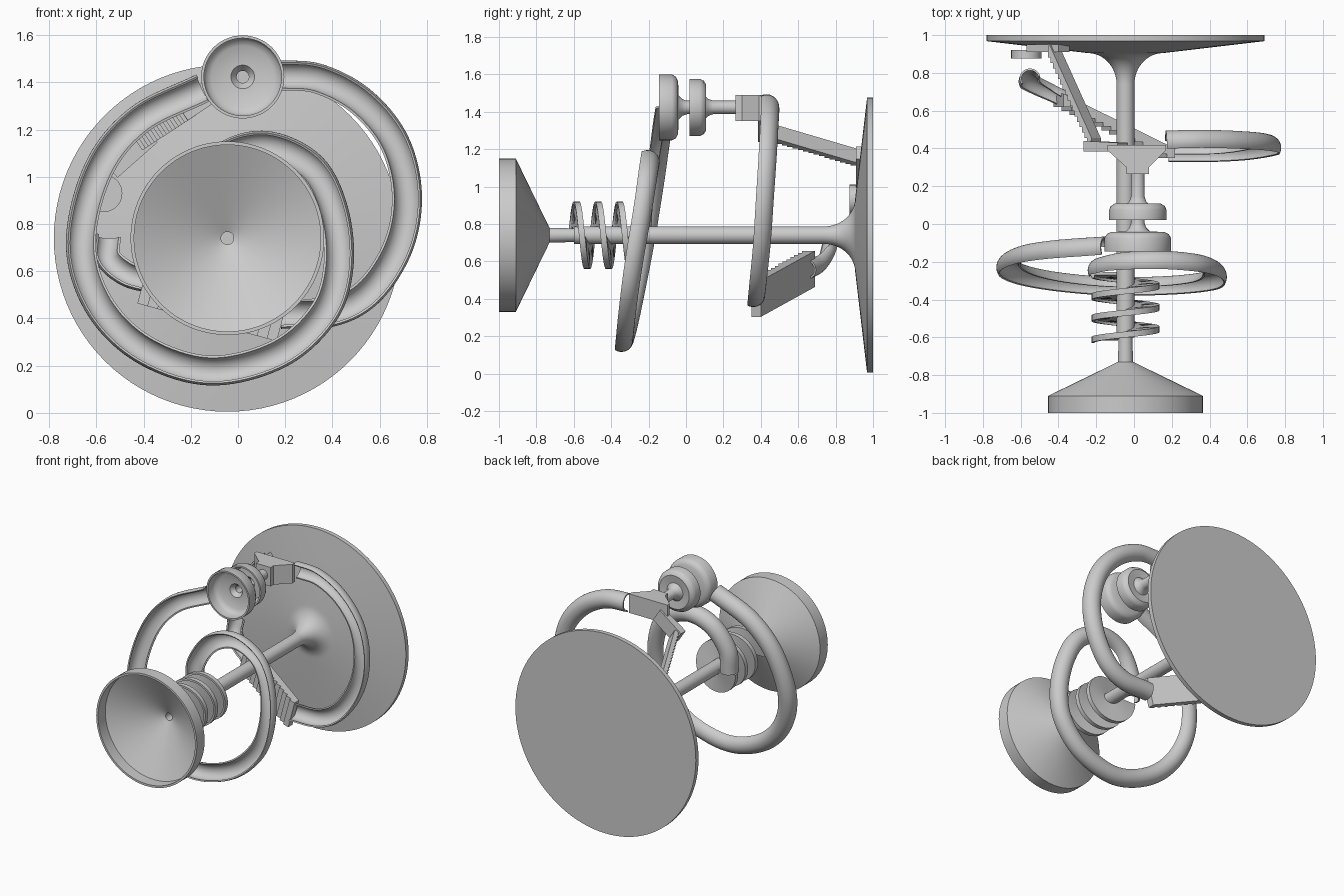
import bpy, bmesh, math
from mathutils import Vector as V

if "Cube" in bpy.data.objects:
    bpy.data.objects.remove(bpy.data.objects["Cube"])

CX, CZ = -0.045, 0.74          # main axis
TX, TZ = 0.02, 1.423           # small cup axis


def finish(name, bm, smooth=True):
    bmesh.ops.recalc_face_normals(bm, faces=bm.faces)
    me = bpy.data.meshes.new(name)
    bm.to_mesh(me)
    bm.free()
    ob = bpy.data.objects.new(name, me)
    bpy.context.collection.objects.link(ob)
    if smooth:
        bpy.ops.object.select_all(action='DESELECT')
        ob.select_set(True)
        bpy.context.view_layer.objects.active = ob
        bpy.ops.object.shade_smooth_by_angle(angle=math.radians(35))
    return ob


def skin(name, rings, loop=False, cap=True, smooth=True):
    """Bridge a series of closed sections."""
    bm = bmesh.new()
    vs = [[bm.verts.new(p) for p in r] for r in rings]
    n = len(vs[0])
    m = len(vs)
    for i in range(m if loop else m - 1):
        a, b = vs[i], vs[(i + 1) % m]
        for j in range(n):
            k = (j + 1) % n
            bm.faces.new((a[j], a[k], b[k], b[j]))
    if cap and not loop:
        bm.faces.new(vs[0])
        bm.faces.new(vs[-1])
    return finish(name, bm, smooth)


def lathe(name, prof, cx, cz, closed=False, seg=96):
    """Turn an (r, y) profile about an axis parallel to y."""
    rings = []
    for r, y in prof:
        rings.append([(cx + r * math.cos(2 * math.pi * j / seg), y,
                       cz + r * math.sin(2 * math.pi * j / seg)) for j in range(seg)])
    return skin(name, rings, loop=closed)


def spline(pts, n=10):
    pts = [V(p) for p in pts]
    q = [2 * pts[0] - pts[1]] + pts + [2 * pts[-1] - pts[-2]]
    out = []
    for i in range(1, len(q) - 2):
        a, b, c, d = q[i - 1:i + 3]
        for k in range(n):
            t = k / n
            out.append(0.5 * (2 * b + (c - a) * t + (2 * a - 5 * b + 4 * c - d) * t * t
                              + (3 * b - a - 3 * c + d) * t ** 3))
    return out + [pts[-1]]


def gutter(name, pts, centre, bank, r=0.064, wall=0.01, arc=200, n=10):
    """Sweep an open C section whose opening faces -y, banked to a centre."""
    path = spline(pts, n)
    rings = []
    for i, p in enumerate(path):
        t = (path[min(i + 1, len(path) - 1)] - path[max(i - 1, 0)]).normalized()
        inward = V((centre[0] - p.x, 0, centre[1] - p.z)).normalized()
        up = V((0, -1, 0)) + inward * bank
        up = (up - t * up.dot(t)).normalized()
        side = t.cross(up)
        h = math.radians(arc / 2)
        angs = [-h + 2 * h * k / 18 for k in range(19)]
        sec = [(r, a) for a in angs] + [(r - wall, a) for a in reversed(angs)]
        rings.append([p + side * (math.sin(a) * q) - up * (math.cos(a) * q) for q, a in sec])
    return skin(name, rings)


def stair(name, a, b, width, thick, steps):
    """Sloped slab with a stepped face toward -y."""
    a, b = V(a), V(b)
    run = V((b.x - a.x, 0, b.z - a.z))
    w = V((-run.z, 0, run.x)).normalized() * width / 2
    dy = b.y - a.y
    prof = []
    for i in range(steps):
        y = a.y - thick / 2 + dy * (i + 0.5) / steps
        prof += [(i / steps, y), ((i + 1) / steps, y)]
    prof += [(1, b.y + thick / 2), (0, a.y + thick / 2)]
    base = V((a.x, 0, a.z))
    rings = [[base + run * u + V((0, y, 0)) + w * s for u, y in prof] for s in (-1, 1)]
    return skin(name, rings, smooth=False)


def rects(name, secs):
    """Loft rectangles given as (x0, x1, z0, z1, y)."""
    return skin(name, [[(x0, y, z0), (x1, y, z0), (x1, y, z1), (x0, y, z1)]
                       for x0, x1, z0, z1, y in secs], smooth=False)


# base disc with flared foot and column
flare = [(0.047 + 0.153 * (1 - math.cos(a)), 0.74 + 0.165 * math.sin(a))
         for a in [math.pi / 2 * k / 12 for k in range(13)]]
lathe("base_and_column", [(0.047, -0.6)] + flare + [(0.735, 0.968), (0.735, 1.0)], CX, CZ)

# large hopper at the front end
lathe("large_hopper", [(0.41, -1), (0.41, -0.91), (0.04, -0.73), (0.036, -0.59),
                       (0.027, -0.59), (0.027, -0.74), (0.395, -0.915), (0.395, -1)],
      CX, CZ, closed=True)

# spiral ramp on the column
rings = []
for i in range(109):
    th = math.pi - i / 36 * 2 * math.pi
    y = -0.61 + 0.115 * i / 36
    c, s = math.cos(th), math.sin(th)
    rings.append([(CX + r * c, y + d, CZ + r * s)
                  for r, d in ((0.04, -0.006), (0.165, -0.006), (0.165, -0.02),
                               (0.18, -0.02), (0.18, 0.012), (0.04, 0.012))])
skin("spiral_ramp", rings)

# long front gutter
gutter("front_gutter", [
    (-0.18, -0.25, 0.76), (-0.17, -0.24, 0.92), (-0.06, -0.215, 1.08), (0.12, -0.205, 1.13),
    (0.31, -0.22, 1.04), (0.405, -0.25, 0.85), (0.425, -0.29, 0.62), (0.36, -0.32, 0.42),
    (0.17, -0.34, 0.25), (-0.12, -0.345, 0.18), (-0.4, -0.32, 0.27), (-0.59, -0.28, 0.46),
    (-0.665, -0.23, 0.72), (-0.59, -0.18, 1.03), (-0.42, -0.15, 1.24), (-0.15, -0.13, 1.375)],
    (-0.1, 0.68), 0.4)

# two small cups stacked on one axis
def cup(name, r, y0, y1, y2, y3):
    outer = [(r, y0), (r, y1), (r * 0.94, y1 + 0.02), (r * 0.8, y1 + 0.033),
             (0.065, y2 - 0.02), (0.045, y2), (0.036, y2 + 0.025), (0.036, y3)]
    inner = [(0.026, y3), (0.026, y2), (0.05, y2 - 0.03), (r * 0.75, y1 + 0.02),
             (r * 0.88, y1 + 0.005), (r - 0.012, y1 - 0.01), (r - 0.012, y0)]
    lathe(name, outer + inner, TX, TZ, closed=True, seg=64)


cup("upper_cup", 0.176, -0.145, -0.075, -0.02, 0.07)
cup("lower_cup", 0.152, 0.02, 0.075, 0.12, 0.27)

# splitter block beneath the cups
rects("splitter", [(-0.04, 0.08, 1.35, 1.49, 0.265), (-0.04, 0.08, 1.35, 1.49, 0.3),
                   (-0.14, 0.17, 1.35, 1.49, 0.39), (-0.14, 0.17, 1.35, 1.49, 0.418)])

# right-hand rear gutter
gutter("rear_gutter", [
    (0.17, 0.43, 1.43), (0.34, 0.435, 1.415), (0.52, 0.43, 1.32), (0.66, 0.42, 1.15),
    (0.715, 0.405, 0.93), (0.68, 0.39, 0.71), (0.56, 0.37, 0.52), (0.4, 0.36, 0.43),
    (0.18, 0.36, 0.42)], (0.22, 0.92), 0.35)

# left chute, staircase and catch tray
stair("upper_chute", (-0.06, 0.405, 1.40), (-0.24, 0.415, 1.28), 0.1, 0.05, 1)
stair("upper_stair", (-0.2, 0.42, 1.3), (-0.43, 0.93, 1.15), 0.09, 0.07, 18)
stair("upper_stair_landing", (-0.37, 0.93, 1.18), (-0.54, 0.93, 1.03), 0.09, 0.04, 1)
lathe("catch_tray", [(0.08, 0.875), (0.08, 0.92)], -0.57, 0.93, seg=48)

# lower staircase with its curved outlet
stair("lower_stair", (0.19, 0.37, 0.4), (-0.4, 0.66, 0.56), 0.2, 0.06, 14)
gutter("outlet_gutter", [(-0.36, 0.645, 0.56), (-0.47, 0.7, 0.59), (-0.55, 0.745, 0.66),
                         (-0.55, 0.77, 0.75)], (-0.4, 0.75), 0.4, r=0.055)
